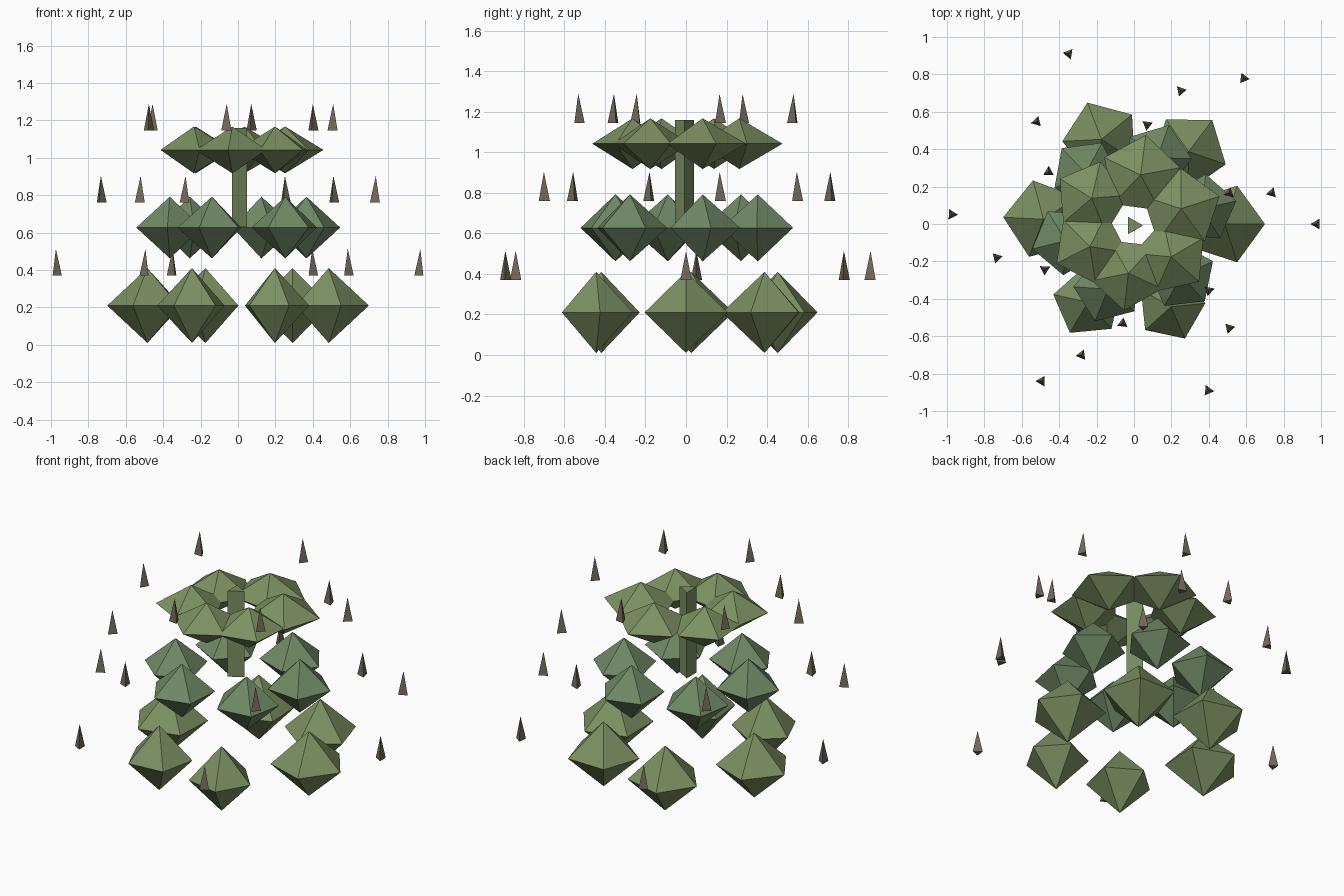
import bpy, bmesh
from math import cos, sin, pi, radians

if "Cube" in bpy.data.objects:
    bpy.data.objects.remove(bpy.data.objects["Cube"])


def material(name, rgb):
    m = bpy.data.materials.new(name)
    m.diffuse_color = (*rgb, 1)
    m.use_nodes = True
    m.node_tree.nodes["Principled BSDF"].inputs["Base Color"].default_value = m.diffuse_color
    return m


def finish(name, bm, mat, loc, spin):
    bmesh.ops.recalc_face_normals(bm, faces=bm.faces)
    me = bpy.data.meshes.new(name)
    bm.to_mesh(me)
    bm.free()
    me.materials.append(mat)
    ob = bpy.data.objects.new(name, me)
    ob.location = loc
    ob.rotation_euler.z = spin
    bpy.context.collection.objects.link(ob)
    return ob


def ring(bm, n, r, z, start=0):
    return [bm.verts.new((r * cos(start + 2 * pi * i / n), r * sin(start + 2 * pi * i / n), z))
            for i in range(n)]


def leaf(name, mat, loc, spin, r, h):
    # five-sided double pyramid
    bm = bmesh.new()
    rim = ring(bm, 5, r, 0)
    for z in (h, -h):
        tip = bm.verts.new((0, 0, z))
        for i in range(5):
            bm.faces.new((rim[i], rim[(i + 1) % 5], tip))
    finish(name, bm, mat, loc, spin)


def thorn(name, mat, loc, spin, r, h):
    # three-sided spike
    bm = bmesh.new()
    rim = ring(bm, 3, r, 0, pi)
    tip = bm.verts.new((0, 0, h))
    bm.faces.new(rim)
    for i in range(3):
        bm.faces.new((rim[i], rim[(i + 1) % 3], tip))
    finish(name, bm, mat, loc, spin)


green_a = material("leaf_green", (0.20, 0.28, 0.12))
green_b = material("leaf_cool_green", (0.16, 0.25, 0.13))
brown = material("thorn_brown", (0.17, 0.14, 0.10))

# tiers: leaf radius, leaf height, ring radius, centre z, thorn base z, angles, sizes
tiers = [
    (0.485, 0.200, 0.21, 0.37, green_a, (0, 53, 111, 177, 239.5, 294),
     (0.215, 0.21, 0.21, 0.215, 0.19, 0.185)),
    (0.375, 0.165, 0.627, 0.76, green_b, (12.7, 70.6, 133.6, 193.8, 248.2, 312.5),
     (0.185,) * 6),
    (0.265, 0.125, 1.042, 1.145, green_a, (18, 82.4, 148.6, 207, 263.5, 318.4),
     (0.215, 0.215, 0.2, 0.2, 0.2, 0.2)),
]
for t, (rad, h, z, tz, mat, angles, sizes) in enumerate(tiers, 1):
    for i, (deg, size) in enumerate(zip(angles, sizes), 1):
        a = radians(deg)
        c, s = cos(a), sin(a)
        leaf(f"leaf_tier{t}_{i}", mat, (rad * c, rad * s, z), a, size, h)
        d = 2 * rad + 0.005
        thorn(f"thorn_tier{t}_{i}", brown, (d * c, d * s, tz), a, 0.032, 0.143)

# three-sided stem
bm = bmesh.new()
low, top = ring(bm, 3, 0.054, 0), ring(bm, 3, 0.054, 0.53)
bm.faces.new(low)
bm.faces.new(top)
for i in range(3):
    j = (i + 1) % 3
    bm.faces.new((low[i], low[j], top[j], top[i]))
finish("stem", bm, green_a, (-0.005, -0.008, 0.63), 0)
